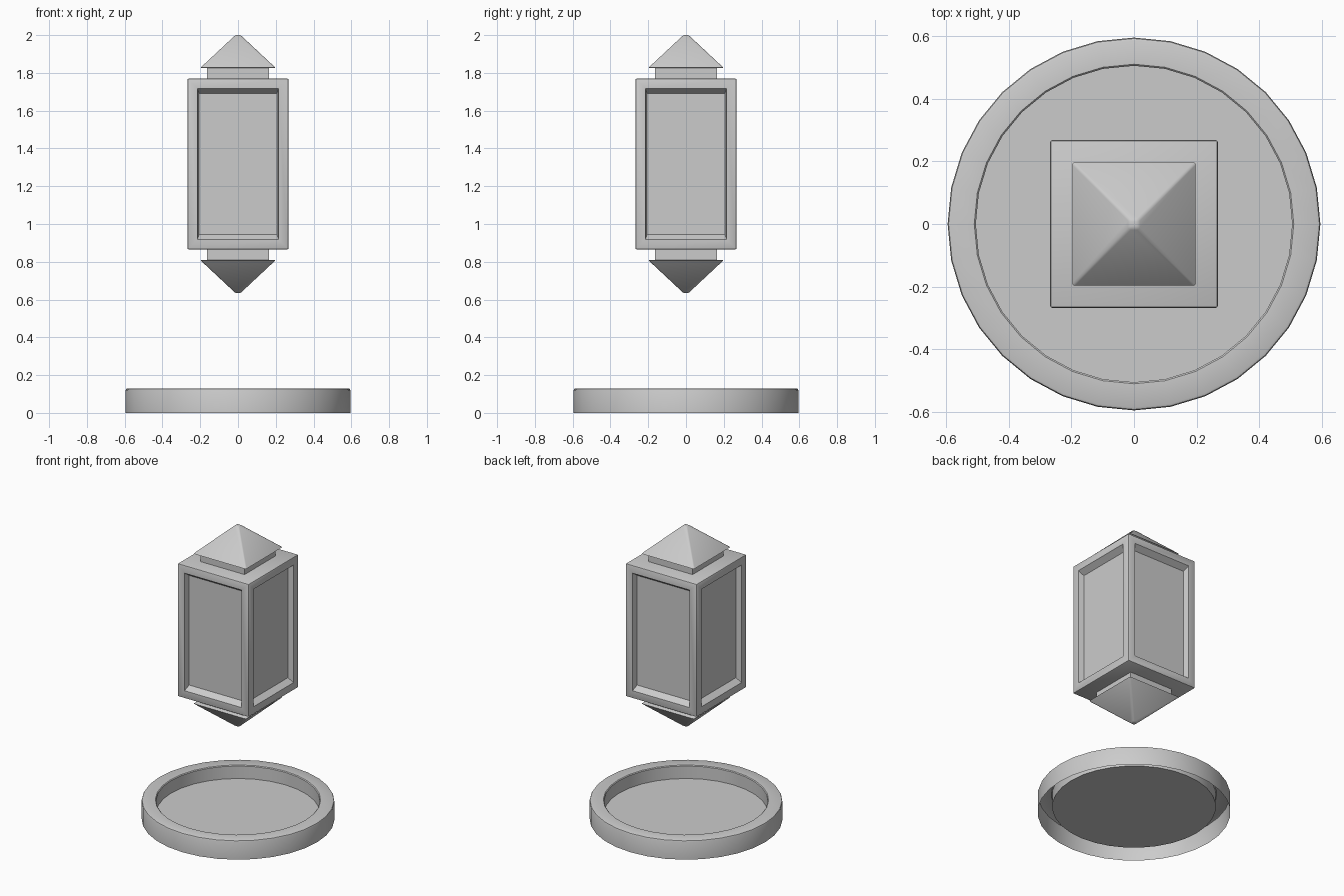
import bpy, bmesh, math
from mathutils import Matrix, Vector

if "Cube" in bpy.data.objects:
    bpy.data.objects.remove(bpy.data.objects["Cube"])

MID = 1.3175  # the lantern is symmetric about this height


def finish(name, bm, angle=35):
    bmesh.ops.recalc_face_normals(bm, faces=bm.faces)
    mesh = bpy.data.meshes.new(name)
    bm.to_mesh(mesh)
    bm.free()
    ob = bpy.data.objects.new(name, mesh)
    bpy.context.collection.objects.link(ob)
    bpy.ops.object.select_all(action='DESELECT')
    ob.select_set(True)
    bpy.context.view_layer.objects.active = ob
    bpy.ops.object.shade_smooth_by_angle(angle=math.radians(angle))
    return ob


def square_block(half_bottom, half_top, z0, z1, bevel=0.0, segments=2):
    """Four-sided block, optionally tapered, with rounded edges."""
    bm = bmesh.new()
    bmesh.ops.create_cube(bm, size=2)
    for v in bm.verts:
        top = v.co.z > 0
        h = half_top if top else half_bottom
        v.co = Vector((v.co.x * h, v.co.y * h, z1 if top else z0))
    if bevel:
        bmesh.ops.bevel(bm, geom=bm.edges[:], offset=bevel, segments=segments,
                        profile=0.5, affect='EDGES', clamp_overlap=True)
    return bm


def flip(bm):
    """Mirror a part to the lower end of the lantern."""
    for v in bm.verts:
        v.co.z = 2 * MID - v.co.z
    return bm


# Base tray: 32-sided turned rim, raised floor, open underneath
profile = [(0.595, 0), (0.595, 0.12), (0.592, 0.127), (0.585, 0.13),
           (0.51, 0.13), (0.505, 0.125), (0.505, 0.04), (0, 0.04)]
bm = bmesh.new()
verts = [bm.verts.new((r, 0, z)) for r, z in profile]
edges = [bm.edges.new(p) for p in zip(verts, verts[1:])]
bmesh.ops.spin(bm, geom=verts + edges, cent=(0, 0, 0), axis=(0, 0, 1),
               angle=2 * math.pi, steps=32, use_duplicate=False)
bmesh.ops.remove_doubles(bm, verts=bm.verts, dist=0.0005)
tray = finish("base_tray", bm)
# Make the open shell face up and outward
floor = min(tray.data.polygons, key=lambda p: p.center.xy.length)
if floor.normal.z < 0:
    tray.data.flip_normals()

# Lantern body with a recessed panel on each side
bm = square_block(0.268, 0.268, 0.865, 1.77, bevel=0.008)
sides = [f for f in bm.faces if f.calc_area() > 0.3 and abs(f.normal.z) < 0.1]
bmesh.ops.inset_individual(bm, faces=sides, thickness=0.063)
bmesh.ops.inset_individual(bm, faces=sides, thickness=0.014, depth=-0.037)
for v in {v for f in sides for v in f.verts}:
    v.co.z += 0.017 if v.co.z < MID else -0.017  # steeper sides, longer sills
finish("lantern_body", bm, 30)

# Neck and pyramid cap at the top, mirrored at the bottom
for place in ("top", "bottom"):
    neck = square_block(0.165, 0.165, 1.765, 1.832)
    cap = square_block(0.2, 0.014, 1.826, 2.0, bevel=0.007)
    if place == "bottom":
        flip(neck)
        flip(cap)
    finish(place + "_neck", neck)
    finish(place + "_cap", cap, 40)
